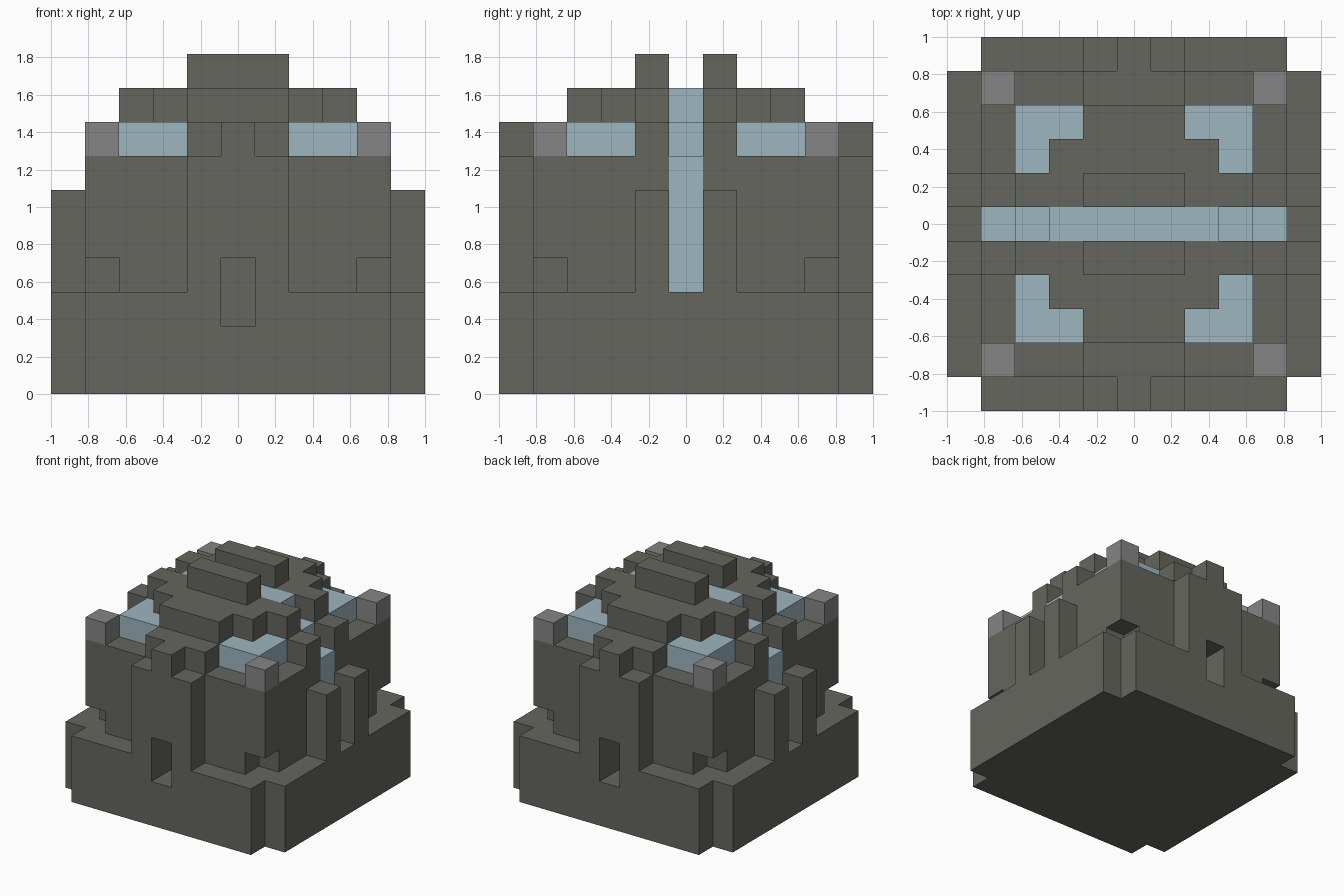
import bpy
import bmesh
from mathutils import Vector

U = 2 / 11  # block size
cells = {}  # block position -> part name

cube = bpy.data.objects.get("Cube")
if cube:
    bpy.data.objects.remove(cube, do_unlink=True)


def material(name, rgb):
    m = bpy.data.materials.new(name)
    m.use_nodes = True
    m.diffuse_color = (*rgb, 1)
    bsdf = next(n for n in m.node_tree.nodes if n.type == "BSDF_PRINCIPLED")
    bsdf.inputs["Base Color"].default_value = (*rgb, 1)
    return m


stone = material("dark stone", (0.130, 0.133, 0.112))
grey = material("grey stone", (0.235, 0.235, 0.235))
glass = material("pale blue glass", (0.337, 0.468, 0.527))


def fill(part, xs, ys, z0, z1):
    """Fill blocks mirrored in x and y; a part of None carves them away."""
    for x in range(xs[0], xs[1] + 1):
        for y in range(ys[0], ys[1] + 1):
            for z in range(z0, z1):
                for sx in (-1, 1):
                    for sy in (-1, 1):
                        key = (sx * x, sy * y, z)
                        if part:
                            cells[key] = part
                        else:
                            cells.pop(key, None)


# Plinth with notched corners
fill("base", (0, 5), (0, 5), 0, 3)
fill(None, (5, 5), (5, 5), 0, 3)

# Main block with undercut corners
fill("main_block", (0, 4), (0, 4), 3, 7)
fill(None, (4, 4), (4, 4), 3, 4)

# Front and back buttresses with a raised centre
fill("end_buttresses", (0, 1), (5, 5), 3, 7)
fill("end_buttresses", (0, 1), (4, 4), 7, 8)
fill("end_buttresses", (0, 0), (5, 5), 7, 8)

# Paired side buttresses
fill("side_buttresses", (5, 5), (1, 1), 3, 6)
fill("side_buttresses", (4, 4), (1, 1), 7, 8)

# Upper storey and its corner windows
fill("upper_storey", (0, 3), (0, 3), 7, 8)
fill("corner_windows", (2, 3), (2, 3), 7, 8)
fill("upper_storey", (2, 2), (2, 2), 7, 8)

# Stepped roof and twin ridges
fill("roof", (0, 1), (0, 3), 8, 9)
fill("roof", (2, 2), (0, 2), 8, 9)
fill("roof", (3, 3), (1, 1), 8, 9)
fill("roof_ridges", (0, 1), (1, 1), 9, 10)

# Glass band running up the sides and over the roof
fill("glass_band", (4, 4), (0, 0), 3, 7)
fill("glass_band", (3, 3), (0, 0), 7, 8)
fill("glass_band", (0, 2), (0, 0), 8, 9)

# Corner posts
fill("corner_posts", (4, 4), (4, 4), 7, 8)

# Doorways at the front and back
fill(None, (0, 0), (4, 5), 2, 4)

MATERIALS = {"corner_windows": glass, "glass_band": glass, "corner_posts": grey}


def build(part):
    """Skin the exposed sides of a part's blocks and merge flat areas."""
    bm = bmesh.new()
    for cell in [c for c, p in cells.items() if p == part]:
        centre = Vector(cell) + Vector((0, 0, 0.5))
        for axis in range(3):
            for sign in (-1, 1):
                n = Vector()
                n[axis] = sign
                if tuple(int(a + b) for a, b in zip(cell, n)) in cells:
                    continue
                s, t = Vector(), Vector()
                s[(axis + 1) % 3] = 0.5
                t[(axis + 2) % 3] = 0.5 * sign
                mid = centre + n / 2
                ring = (mid - s - t, mid + s - t, mid + s + t, mid - s + t)
                bm.faces.new([bm.verts.new(v * U) for v in ring])
    bmesh.ops.remove_doubles(bm, verts=bm.verts, dist=0.001)
    bmesh.ops.dissolve_limit(bm, angle_limit=0.01, verts=bm.verts, edges=bm.edges)
    mesh = bpy.data.meshes.new(part)
    bm.to_mesh(mesh)
    bm.free()
    mesh.materials.append(MATERIALS.get(part, stone))
    bpy.context.scene.collection.objects.link(bpy.data.objects.new(part, mesh))


for name in sorted(set(cells.values())):
    build(name)
